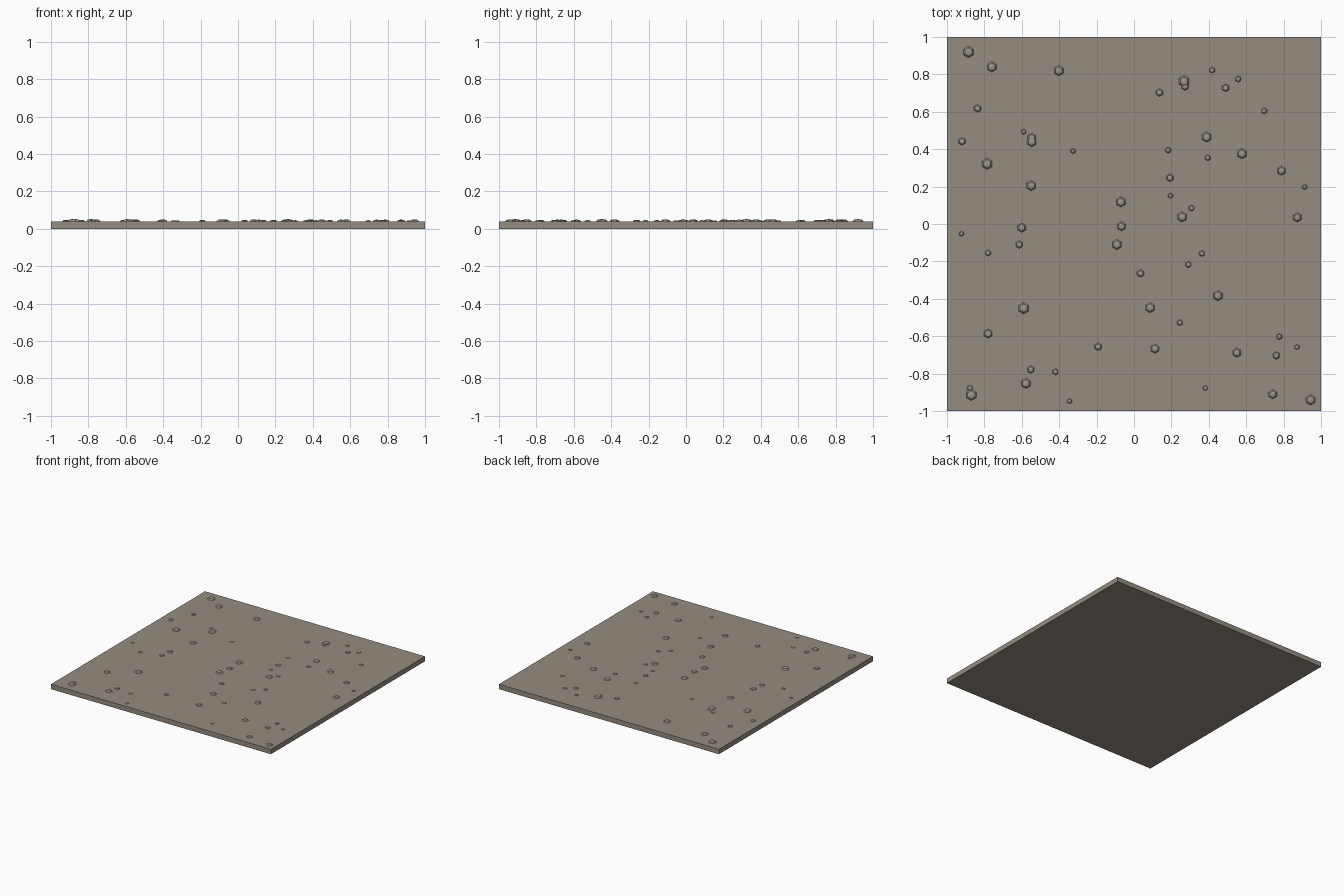
import bpy, bmesh
from mathutils import Matrix


def material(name, rgb):
    m = bpy.data.materials.new(name)
    m.diffuse_color = (*rgb, 1)
    return m


def add_object(name, bm, mat):
    mesh = bpy.data.meshes.new(name)
    bm.to_mesh(mesh)
    bm.free()
    mesh.materials.append(mat)
    bpy.context.collection.objects.link(bpy.data.objects.new(name, mesh))


THICK = 0.04

# Ground slab
bm = bmesh.new()
bmesh.ops.create_cube(bm, size=1, matrix=Matrix.Translation((0, 0, THICK / 2))
                      @ Matrix.Diagonal((2, 2, THICK, 1)))
add_object("ground_slab", bm, material("gravel_ground", (0.30, 0.265, 0.22)))

# Pebble positions grouped by radius
pebbles = {
    0.031: [(-.885, .92), (.267, .763), (-.785, .322), (-.59, -.45), (-.87, -.913)],
    0.028: [(-.76, .84), (-.402, .82), (.388, .465), (.577, .376), (-.55, .205),
            (-.547, .44), (-.07, .118), (.257, .038), (-.092, -.11), (.086, -.447),
            (.448, -.383), (-.578, -.852), (.944, -.94)],
    0.025: [(.788, .285), (.873, .035), (-.6, -.02), (-.067, -.012), (-.78, -.586),
            (.112, -.667), (.55, -.688), (.742, -.91), (-.547, .461)],
    0.021: [(-.836, .618), (-.92, .442), (.273, .735), (.136, .703), (.49, .728),
            (.192, .247), (-.614, -.11), (.035, -.264), (-.192, -.656),
            (-.552, -.778), (.761, -.703)],
    0.017: [(.418, .823), (.557, .775), (.182, .395), (.394, .354), (.307, .085),
            (-.78, -.155), (.363, -.158), (.291, -.217), (.245, -.527),
            (.776, -.602), (-.42, -.79), (-.877, -.877), (.696, .605)],
    0.0145: [(-.59, .493), (-.326, .39), (.195, .152), (.912, .198), (-.922, -.052),
             (.871, -.658), (.381, -.877), (-.345, -.947)],
}

# Flattened six-sided pebbles half sunk in the slab
bm = bmesh.new()
for r, spots in pebbles.items():
    for x, y in spots:
        bmesh.ops.create_uvsphere(bm, u_segments=6, v_segments=4, radius=r,
                                  matrix=Matrix.Translation((x, y, THICK))
                                  @ Matrix.Diagonal((1, 1, 0.4, 1)))
add_object("pebbles", bm, material("pebble_stone", (0.33, 0.31, 0.27)))
